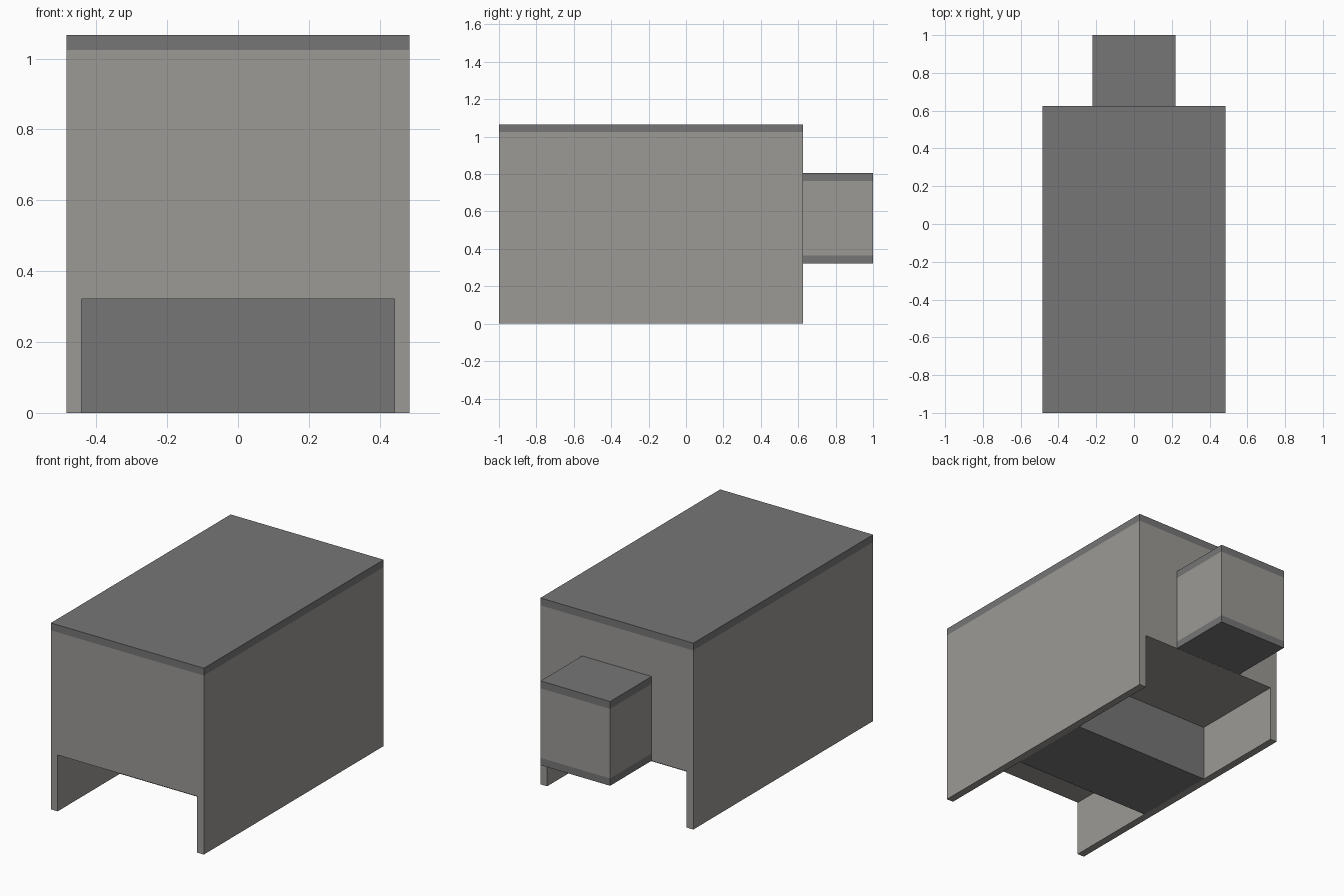
import bpy
import bmesh

if "Cube" in bpy.data.objects:
    bpy.data.objects.remove(bpy.data.objects["Cube"])


def material(name, rgb):
    mat = bpy.data.materials.new(name)
    mat.diffuse_color = (*rgb, 1)
    mat.use_nodes = True
    mat.node_tree.nodes["Principled BSDF"].inputs["Base Color"].default_value = mat.diffuse_color
    return mat


LIGHT = material("light_grey", (0.33, 0.32, 0.30))
DARK = material("dark_grey", (0.18, 0.18, 0.18))


def prism(name, profile, y0, y1, mat):
    """Extrude an x/z outline from y0 to y1."""
    bm = bmesh.new()
    face = bm.faces.new([bm.verts.new((x, y0, z)) for x, z in profile])
    ext = bmesh.ops.extrude_face_region(bm, geom=[face])["geom"]
    verts = [g for g in ext if isinstance(g, bmesh.types.BMVert)]
    bmesh.ops.translate(bm, verts=verts, vec=(0, y1 - y0, 0))
    bmesh.ops.recalc_face_normals(bm, faces=bm.faces)
    mesh = bpy.data.meshes.new(name)
    bm.to_mesh(mesh)
    bm.free()
    mesh.materials.append(mat)
    obj = bpy.data.objects.new(name, mesh)
    bpy.context.collection.objects.link(obj)
    return obj


def slab(name, half, y0, y1, z0, z1, mat):
    """Box centred on x = 0."""
    return prism(name, [(-half, z0), (half, z0), (half, z1), (-half, z1)], y0, y1, mat)


W, INNER, T = 0.484, 0.441, 0.042
FRONT, BACK, TOP, CEILING = -1.0, 0.625, 1.066, 0.322

# Main body: solid block with a channel running along its underside
half = [(W, TOP - T), (W, 0), (INNER, 0), (INNER, CEILING)]
prism("body", half + [(-x, z) for x, z in reversed(half)], FRONT, BACK, LIGHT)

# Dark lid on top
slab("lid", W, FRONT, BACK, TOP - T, TOP, DARK)

# Dark block filling the middle of the channel
mid = (FRONT + BACK) / 2
slab("channel_block", INNER, mid - 0.25, mid + 0.25, 0, CEILING, DARK)

# Rear box with dark plates above and below
Z0, Z1 = 0.323, 0.805
slab("rear_box", 0.22, BACK, 1.0, Z0 + T, Z1 - T, LIGHT)
slab("rear_box_bottom", 0.22, BACK, 1.0, Z0, Z0 + T, DARK)
slab("rear_box_top", 0.22, BACK, 1.0, Z1 - T, Z1, DARK)
